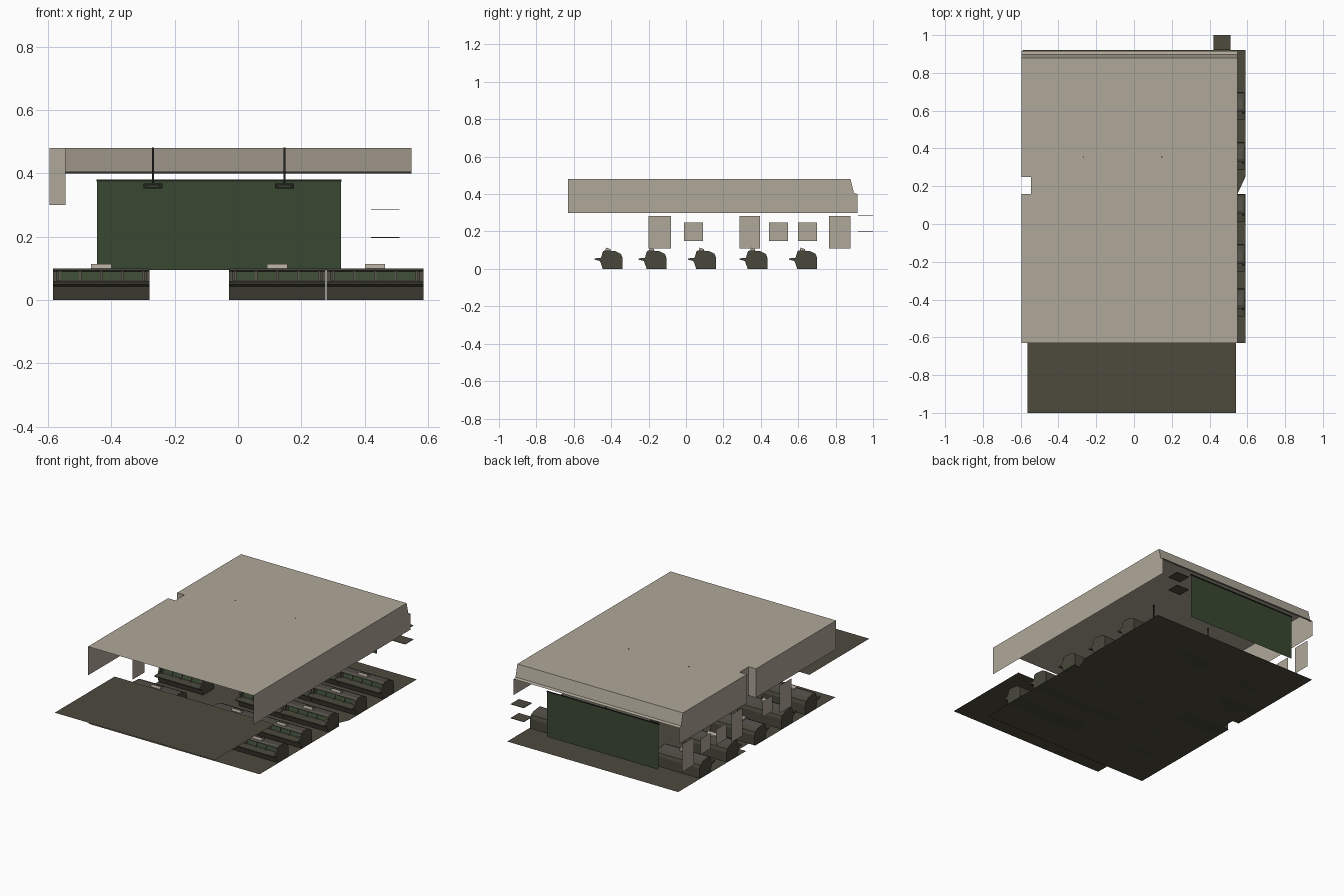
import bpy
import bmesh
from mathutils import Vector

cube = bpy.data.objects.get("Cube")
if cube:
    bpy.data.objects.remove(cube, do_unlink=True)


def material(name, r, g, b):
    m = bpy.data.materials.new(name)
    m.use_nodes = True
    m.diffuse_color = (r, g, b, 1)
    bsdf = m.node_tree.nodes["Principled BSDF"]
    bsdf.inputs["Base Color"].default_value = (r, g, b, 1)
    bsdf.inputs["Roughness"].default_value = 0.8
    return m


BEIGE = material("warm_beige", 0.43, 0.39, 0.32)
OLIVE = material("dark_olive", 0.074, 0.070, 0.048)
SHELL = material("console_olive", 0.066, 0.064, 0.045)
GREEN = material("screen_green", 0.042, 0.066, 0.032)
FRAME = material("frame_grey", 0.09, 0.082, 0.068)
BLACK = material("near_black", 0.015, 0.016, 0.012)


def mesh_object(name, faces, mat):
    """Object from a list of polygons, each a list of points."""
    bm = bmesh.new()
    for face in faces:
        bm.faces.new([bm.verts.new(p) for p in face])
    bmesh.ops.remove_doubles(bm, verts=bm.verts, dist=0.0005)
    me = bpy.data.meshes.new(name)
    bm.to_mesh(me)
    bm.free()
    me.materials.append(mat)
    ob = bpy.data.objects.new(name, me)
    bpy.context.collection.objects.link(ob)
    return ob


def flat(name, outline, z, mat):
    return mesh_object(name, [[(x, y, z) for x, y in outline]], mat)


def rect(x0, x1, y0, y1):
    return [(x0, y0), (x1, y0), (x1, y1), (x0, y1)]


def box(name, x0, x1, y0, y1, z0, z1, mat):
    bottom = rect(x0, x1, y0, y1)
    faces = [[(x, y, z0) for x, y in reversed(bottom)], [(x, y, z1) for x, y in bottom]]
    for (ax, ay), (bx, by) in zip(bottom, bottom[1:] + bottom[:1]):
        faces.append([(ax, ay, z0), (bx, by, z0), (bx, by, z1), (ax, ay, z1)])
    return mesh_object(name, faces, mat)


def prism(name, profile, x0, x1, mat):
    """Extrude a (y, z) profile along x."""
    faces = [[(x0, y, z) for y, z in profile], [(x1, y, z) for y, z in reversed(profile)]]
    for (ay, az), (by, bz) in zip(profile, profile[1:] + profile[:1]):
        faces.append([(x0, by, bz), (x0, ay, az), (x1, ay, az), (x1, by, bz)])
    return mesh_object(name, faces, mat)


# Main dimensions
LEFT, RIGHT, INNER = -0.595, 0.548, -0.545
FRONT, BACK = -0.63, 0.92
DOOR0, DOOR1 = 0.16, 0.25
TOP, EAVE = 0.48, 0.30

# Floor with a door recess on one side and an angled one on the other
flat("floor", [(-0.59, FRONT), (0.59, FRONT), (0.59, DOOR0), (RIGHT, DOOR0), (0.59, DOOR1),
               (0.59, BACK), (-0.59, BACK), (-0.59, DOOR1), (INNER, DOOR1),
               (INNER, DOOR0), (-0.59, DOOR0)], 0, OLIVE)
flat("gallery_floor", rect(-0.565, 0.54, -1, -0.41), 0.217, OLIVE)

# Ceiling, sloped back strip and upper walls
flat("ceiling", [(LEFT, FRONT), (RIGHT, FRONT), (RIGHT, 0.88), (LEFT, 0.88),
                 (LEFT, DOOR1), (INNER, DOOR1), (INNER, DOOR0), (LEFT, DOOR0)], TOP, BEIGE)
mesh_object("ceiling_back_strip", [
    [(LEFT, 0.88, TOP), (RIGHT, 0.88, TOP), (RIGHT, 0.898, 0.405), (LEFT, 0.898, 0.405)],
    [(LEFT, 0.898, 0.405), (RIGHT, 0.898, 0.405), (RIGHT, 0.917, 0.40), (LEFT, 0.917, 0.40)],
], BEIGE)


def wall_end(x, y0):
    return [(x, y0, EAVE), (x, y0, TOP), (x, 0.88, TOP), (x, 0.898, 0.405),
            (x, 0.917, 0.40), (x, 0.917, EAVE)]


def upright(ax, ay, bx, by):
    return [(ax, ay, EAVE), (bx, by, EAVE), (bx, by, TOP), (ax, ay, TOP)]


mesh_object("left_upper_wall", [wall_end(RIGHT, FRONT)], BEIGE)
mesh_object("right_upper_wall", [
    upright(LEFT, FRONT, LEFT, DOOR0), upright(LEFT, DOOR0, INNER, DOOR0),
    upright(INNER, DOOR0, INNER, DOOR1), upright(INNER, DOOR1, LEFT, DOOR1),
    wall_end(LEFT, DOOR1)], BEIGE)

# Wall panels: tall doors and small square boards
for i, (y0, y1, tall) in enumerate([(-0.2, -0.08, 1), (-0.01, 0.09, 0), (0.285, 0.395, 1),
                                    (0.445, 0.545, 0), (0.6, 0.7, 0), (0.765, 0.88, 1)]):
    z0, z1 = (0.11, 0.283) if tall else (0.15, 0.248)
    mesh_object(f"wall_panel_{i + 1}",
                [[(-0.59, y0, z0), (-0.59, y1, z0), (-0.59, y1, z1), (-0.59, y0, z1)]], BEIGE)

# Large screen on the back wall
mesh_object("main_screen", [[(-0.445, 0.905, 0.095), (0.325, 0.905, 0.095),
                             (0.325, 0.905, 0.38), (-0.445, 0.905, 0.38)]], GREEN)
box("main_screen_top_trim", -0.447, 0.327, 0.902, 0.908, 0.375, 0.381, BLACK)

# Shelves behind the back wall
for i, z in enumerate((0.198, 0.285)):
    box(f"back_shelf_{i + 1}", 0.42, 0.51, 0.92, 1.0, z - 0.0015, z + 0.0015, OLIVE)

# Ceiling projectors on thin poles
for i, x in enumerate((-0.268, 0.147)):
    box(f"projector_pole_{i + 1}", x - 0.003, x + 0.003, 0.352, 0.358, 0.37, TOP + 0.001, BLACK)
    box(f"projector_{i + 1}", x - 0.03, x + 0.03, 0.335, 0.375, 0.352, 0.368, BLACK)
    box(f"projector_lens_{i + 1}", x - 0.02, x + 0.02, 0.33, 0.335, 0.355, 0.363, GREEN)

# Consoles, with y measured from the tip of the desk shelf
SIDE = [(0.045, 0), (0.03, 0.042), (0, 0.05), (0, 0.056), (0.035, 0.058), (0.045, 0.09),
        (0.06, 0.1), (0.115, 0.094), (0.143, 0.08), (0.15, 0.06), (0.15, 0)]
BODY = [(0.045, 0), (0.03, 0.042), (0, 0.05), (0, 0.056), (0.05, 0.06), (0.062, 0.095),
        (0.115, 0.094), (0.143, 0.08), (0.15, 0.06), (0.15, 0)]
LOW, HIGH = Vector((0.05, 0.06)), Vector((0.062, 0.095))


def face_plate(name, x0, x1, t0, t1, y, lift, mat):
    """Thin plate lying on the sloped instrument face."""
    a, b = LOW.lerp(HIGH, t0), LOW.lerp(HIGH, t1)
    profile = [(y + a.x - lift, a.y), (y + b.x - lift, b.y), (y + b.x, b.y), (y + a.x, a.y)]
    prism(name, profile, x0, x1, mat)


def console(tag, cx, y):
    half = 0.153
    body = prism(f"console_body_{tag}", [(y + a, z) for a, z in BODY], cx - half, cx + half, SHELL)
    for s in (-1, 1):
        x = cx + s * (half - 0.006)
        prism(f"console_cheek_{tag}", [(y + a, z) for a, z in SIDE], x - 0.006, x + 0.006, SHELL)
    prism(f"console_hood_{tag}", [(y + 0.042, 0.093), (y + 0.06, 0.1), (y + 0.115, 0.094),
                                  (y + 0.062, 0.09)], cx - half, cx + half, FRAME)
    # Instrument screens and their dividers
    for i in range(4):
        x = cx + (i - 1.5) * 0.066
        face_plate(f"console_screen_{tag}_{i + 1}", x - 0.028, x + 0.028, 0.12, 0.85, y, 0.004, GREEN)
    for i in range(5):
        x = cx + (i - 2) * 0.066
        face_plate(f"console_divider_{tag}_{i + 1}", x - 0.004, x + 0.004, 0, 0.95, y, 0.008, FRAME)
    # Light sign on the hood
    prism(f"console_sign_{tag}", [(y + 0.058, 0.1), (y + 0.063, 0.114), (y + 0.085, 0.106),
                                  (y + 0.085, 0.097)], cx - 0.032, cx + 0.032, BEIGE)


for row, y in enumerate((-0.49, -0.255, 0.01, 0.285, 0.55)):
    for col, cx in enumerate((-0.432, 0.124, 0.433)):
        console(f"{row + 1}{'abc'[col]}", cx, y)
